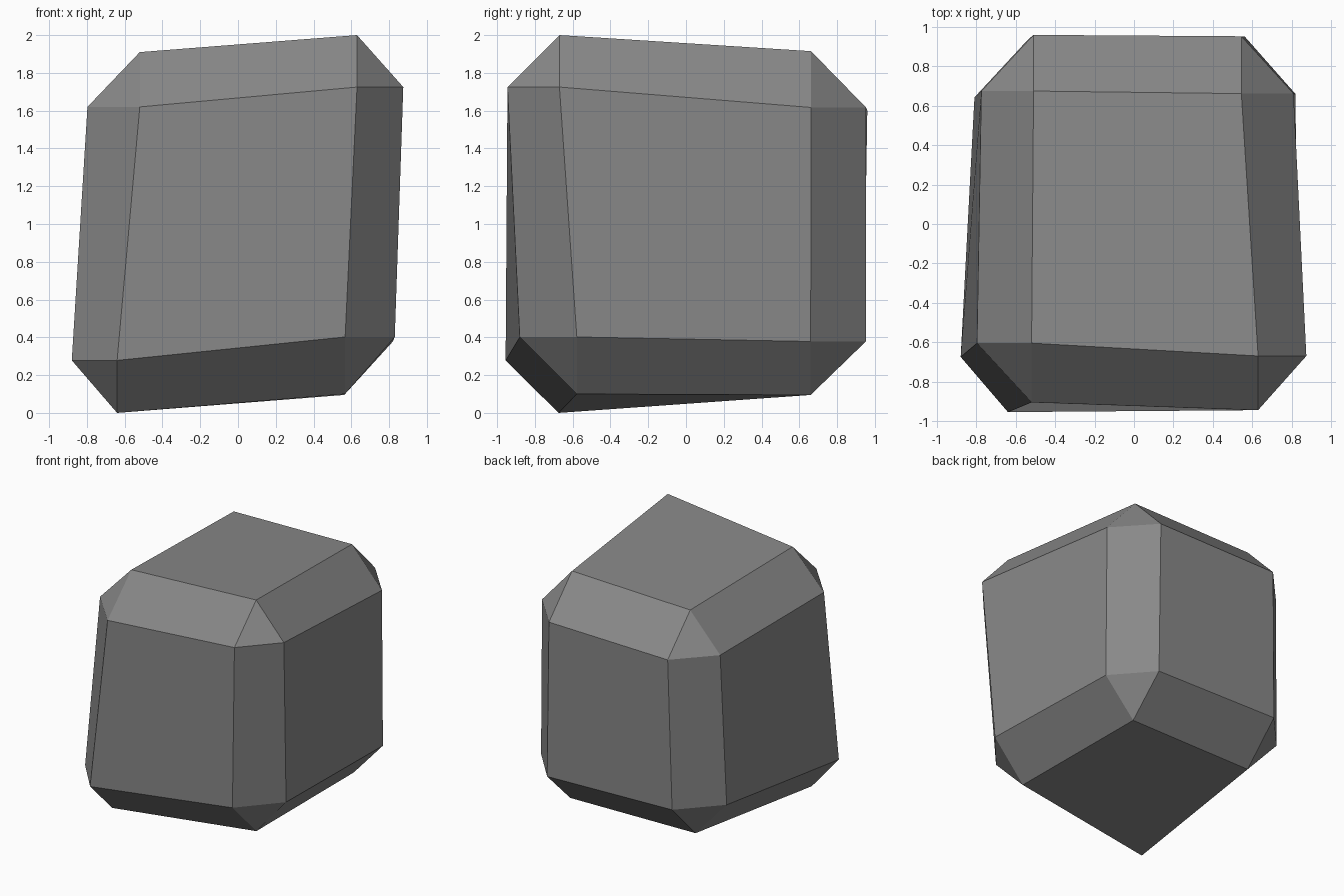
import bpy
import bmesh

if "Cube" in bpy.data.objects:
    bpy.data.objects.remove(bpy.data.objects["Cube"])

# Each corner of the bevelled block: sign key -> (outer xyz, inner xyz).
# Its three points take one outer coordinate and two inner ones.
CORNERS = {
    (-1, -1, -1): ((-0.88, -0.955, 0.0), (-0.64, -0.675, 0.278)),
    (1, -1, -1): ((0.83, -0.88, 0.10), (0.567, -0.578, 0.402)),
    (-1, 1, -1): ((-0.81, 0.94, 0.10), (-0.535, 0.643, 0.40)),
    (1, 1, -1): ((0.82, 0.952, 0.095), (0.562, 0.66, 0.378)),
    (-1, -1, 1): ((-0.797, -0.905, 1.91), (-0.52, -0.605, 1.62)),
    (1, -1, 1): ((0.875, -0.945, 2.0), (0.63, -0.67, 1.725)),
    (-1, 1, 1): ((-0.775, 0.96, 1.89), (-0.51, 0.675, 1.60)),
    (1, 1, 1): ((0.81, 0.953, 1.915), (0.545, 0.662, 1.617)),
}

bm = bmesh.new()
v = {}
for key, (outer, inner) in CORNERS.items():
    for axis in range(3):
        co = list(inner)
        co[axis] = outer[axis]
        v[key, axis] = bm.verts.new(co)


def corner(axes, signs):
    key = [0, 0, 0]
    for a, s in zip(axes, signs):
        key[a] = s
    return tuple(key)


# Corner triangles
for key in CORNERS:
    bm.faces.new([v[key, a] for a in range(3)])

for a in range(3):
    b, c = (a + 1) % 3, (a + 2) % 3
    for s in (-1, 1):
        # Main sides
        bm.faces.new([v[corner((a, b, c), (s, p, q)), a]
                      for p, q in ((-1, -1), (1, -1), (1, 1), (-1, 1))])
        # Bevel strips running along axis a
        for t in (-1, 1):
            lo, hi = corner((a, b, c), (-1, s, t)), corner((a, b, c), (1, s, t))
            bm.faces.new([v[lo, b], v[hi, b], v[hi, c], v[lo, c]])

bmesh.ops.recalc_face_normals(bm, faces=bm.faces[:])
mesh = bpy.data.meshes.new("stone_block")
bm.to_mesh(mesh)
bm.free()

# Plain grey stone
grey = bpy.data.materials.new("stone_grey")
grey.diffuse_color = (0.25, 0.25, 0.25, 1.0)
grey.use_nodes = True
grey.node_tree.nodes["Principled BSDF"].inputs["Base Color"].default_value = grey.diffuse_color
mesh.materials.append(grey)

block = bpy.data.objects.new("stone_block", mesh)
bpy.context.collection.objects.link(block)
